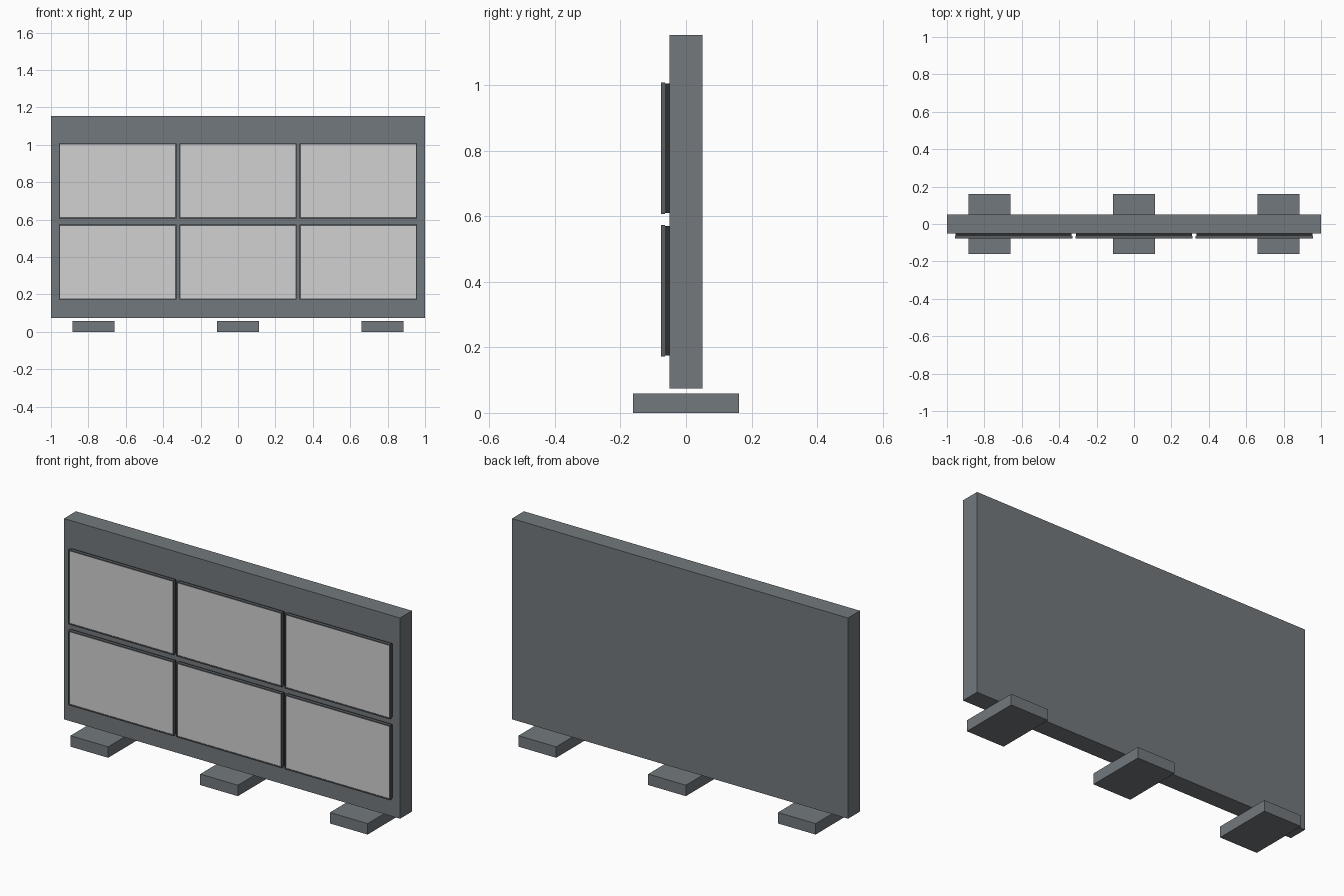
import bpy
import bmesh
from mathutils import Vector

cube = bpy.data.objects.get("Cube")
if cube:
    bpy.data.objects.remove(cube, do_unlink=True)


def material(name, rgb):
    mat = bpy.data.materials.new(name)
    mat.use_nodes = True
    mat.diffuse_color = (*rgb, 1)
    mat.node_tree.nodes["Principled BSDF"].inputs["Base Color"].default_value = (*rgb, 1)
    return mat


slate = material("slate_grey", (0.17, 0.19, 0.205))
frame_grey = material("frame_grey", (0.10, 0.11, 0.12))
dark = material("dark_grey", (0.025, 0.028, 0.03))
glass = material("light_screen", (0.64, 0.64, 0.64))


def box(name, low, high, mats, recess=None):
    """Box between two corners; recess = (border, depth) sinks a panel into the front."""
    low, high = Vector(low), Vector(high)
    bm = bmesh.new()
    bmesh.ops.create_cube(bm, size=1)
    bmesh.ops.scale(bm, vec=high - low, verts=bm.verts)
    bmesh.ops.translate(bm, vec=(low + high) / 2, verts=bm.verts)
    if recess:
        border, depth = recess
        bm.normal_update()
        front = min(bm.faces, key=lambda f: f.normal.y)
        bmesh.ops.inset_individual(bm, faces=[front], thickness=border)
        sunk = bmesh.ops.extrude_discrete_faces(bm, faces=[front])["faces"][0]
        bmesh.ops.translate(bm, vec=(0, depth, 0), verts=sunk.verts)
        sunk.material_index = 1
    mesh = bpy.data.meshes.new(name)
    bm.to_mesh(mesh)
    bm.free()
    for mat in mats:
        mesh.materials.append(mat)
    obj = bpy.data.objects.new(name, mesh)
    bpy.context.collection.objects.link(obj)
    return obj


# Upright wall panel
box("wall_panel", (-1, -0.051, 0.074), (1, 0.051, 1.154), [slate])

# Three flat feet
for side, x in (("right", -0.772), ("middle", 0), ("left", 0.772)):
    box(f"{side}_foot", (x - 0.112, -0.161, 0), (x + 0.112, 0.161, 0.059), [slate])

# Two rows of three framed screens, each on a dark backing
WIDTH, HEIGHT, PITCH = 0.628, 0.401, 0.644
for row, bottom in (("lower", 0.172), ("upper", 0.607)):
    for side, col in (("right", -1), ("middle", 0), ("left", 1)):
        x0 = col * PITCH - WIDTH / 2
        x1, top = x0 + WIDTH, bottom + HEIGHT
        box(f"{row}_{side}_screen", (x0, -0.077, bottom), (x1, -0.064, top),
            [frame_grey, glass], recess=(0.009, 0.003))
        box(f"{row}_{side}_backing", (x0 + 0.003, -0.064, bottom + 0.003),
            (x1 - 0.003, -0.051, top - 0.003), [dark])
